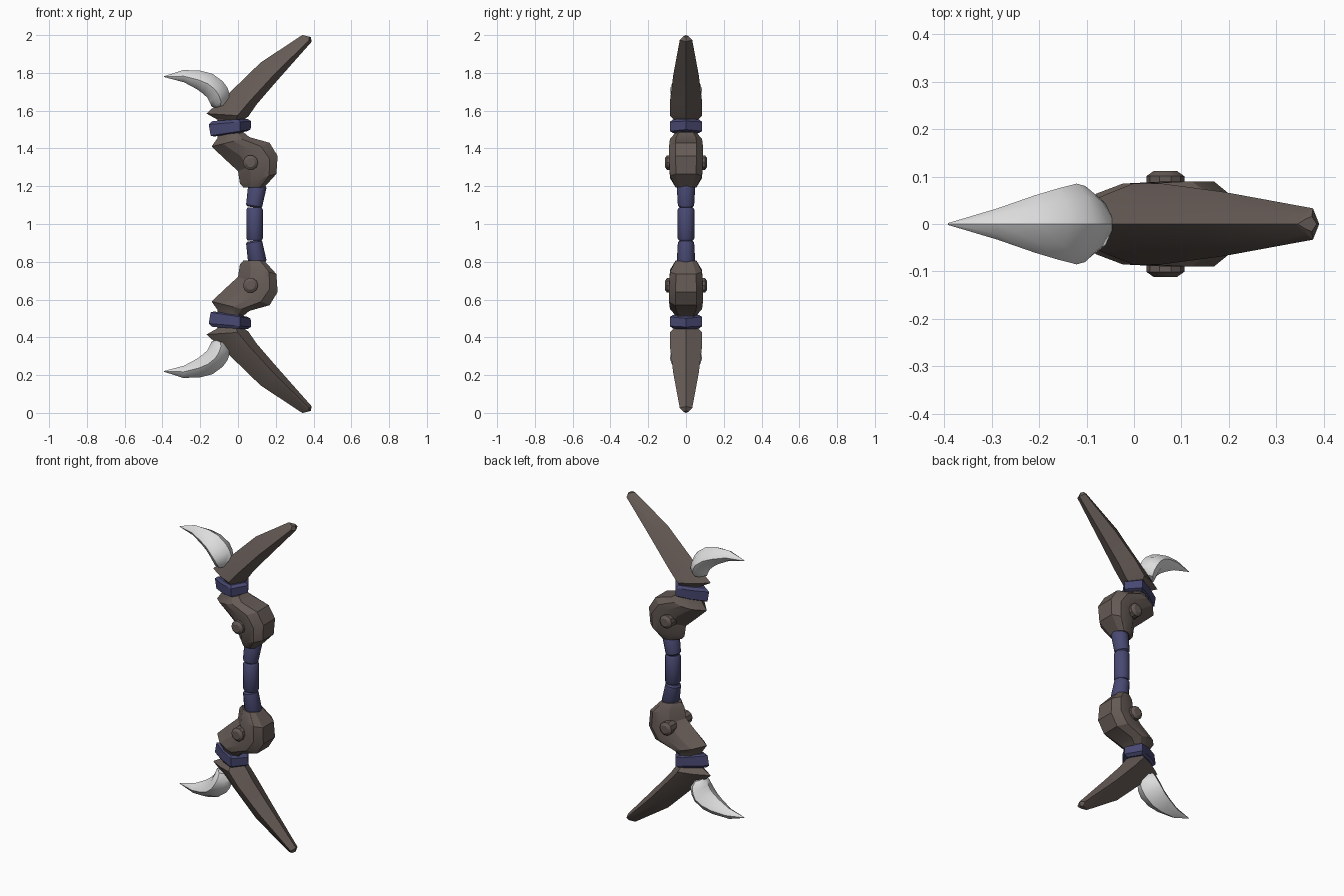
import bpy, bmesh, math
from mathutils import Vector, Matrix

cube = bpy.data.objects.get("Cube")
if cube:
    bpy.data.objects.remove(cube, do_unlink=True)


def material(name, r, g, b):
    m = bpy.data.materials.new(name)
    m.use_nodes = True
    m.diffuse_color = (r, g, b, 1)
    m.node_tree.nodes["Principled BSDF"].inputs["Base Color"].default_value = (r, g, b, 1)
    return m


BROWN = material("dark brown", 0.13, 0.103, 0.092)
INDIGO = material("indigo wrap", 0.066, 0.066, 0.17)
IVORY = material("pale horn", 0.72, 0.72, 0.72)


def finish(bm, name, mat, angle):
    bmesh.ops.recalc_face_normals(bm, faces=bm.faces)
    mesh = bpy.data.meshes.new(name)
    bm.to_mesh(mesh)
    bm.free()
    mesh.materials.append(mat)
    obj = bpy.data.objects.new(name, mesh)
    bpy.context.collection.objects.link(obj)
    bpy.ops.object.select_all(action="DESELECT")
    obj.select_set(True)
    bpy.context.view_layer.objects.active = obj
    bpy.ops.object.shade_smooth_by_angle(angle=math.radians(angle))
    return obj


def loft(name, mat, section, stations, side, angle):
    """Skin symmetric sections; a station is (outer x, z, inner x, z, half width)."""
    ring = [(t, y) for t, y in section]
    ring += [(t, -y) for t, y in reversed(section) if y > 0]
    bm = bmesh.new()
    rows = []
    for ox, oz, ix, iz, w in stations:
        rows.append([bm.verts.new((ox + (ix - ox) * t, y * w,
                                   1 + side * (oz + (iz - oz) * t - 1)))
                     for t, y in ring])
    n = len(ring)
    for a, b in zip(rows, rows[1:]):
        for i in range(n):
            j = (i + 1) % n
            bm.faces.new((a[i], a[j], b[j], b[i]))
    bm.faces.new(rows[0])
    bm.faces.new(rows[-1])
    return finish(bm, name, mat, angle)


def rod(name, mat, start, end, rings, sides, angle):
    """Turned part along an axis; rings are (fraction along, radius)."""
    a, b = Vector(start), Vector(end)
    turn = (b - a).to_track_quat("Z", "Y").to_matrix()
    bm = bmesh.new()
    rows = []
    for f, r in rings:
        rows.append([bm.verts.new(a.lerp(b, f) + turn @ Vector(
            (r * math.cos(k * math.tau / sides), r * math.sin(k * math.tau / sides), 0)))
            for k in range(sides)])
    for p, q in zip(rows, rows[1:]):
        for i in range(sides):
            j = (i + 1) % sides
            bm.faces.new((p[i], p[j], q[j], q[i]))
    bm.faces.new(rows[0])
    bm.faces.new(rows[-1])
    return finish(bm, name, mat, angle)


# Cross-sections from outer edge to inner edge
BLADE = [(0, 0), (0.38, 0.62), (0.74, 1), (1, 0)]
BLOCK = [(0, 0), (0.3, 0.75), (0.58, 1), (0.8, 1), (1, 0.62)]
HORN = [(0, 0), (0.2, 0.65), (0.5, 1), (0.8, 0.7), (1, 0)]

LIMB = [(-0.10, 1.52, 0.02, 1.52, 0.055), (-0.11, 1.553, 0.025, 1.548, 0.06),
        (-0.167, 1.585, 0.055, 1.57, 0.085), (-0.05, 1.69, 0.10, 1.635, 0.085),
        (0.12, 1.855, 0.21, 1.762, 0.068), (0.34, 2.0, 0.39, 1.965, 0.033),
        (0.345, 2.0, 0.385, 1.99, 0.016)]
COLLAR = [(-0.125, 1.463, 0.045, 1.49, 0.07), (-0.145, 1.468, 0.067, 1.5, 0.085),
          (-0.155, 1.527, 0.07, 1.545, 0.085), (-0.135, 1.545, 0.048, 1.557, 0.07)]
JOINT = [(-0.10, 1.50, 0.03, 1.51, 0.055), (-0.11, 1.453, 0.03, 1.485, 0.06),
         (-0.14, 1.41, 0.06, 1.46, 0.085), (-0.06, 1.335, 0.167, 1.43, 0.09),
         (0.0, 1.28, 0.21, 1.36, 0.09), (0.01, 1.215, 0.203, 1.265, 0.085),
         (0.03, 1.192, 0.14, 1.195, 0.055)]
TUSK = [(-0.07, 1.63, -0.12, 1.615, 0.045), (-0.04, 1.675, -0.14, 1.622, 0.068),
        (-0.055, 1.72, -0.15, 1.645, 0.08), (-0.08, 1.755, -0.162, 1.668, 0.085),
        (-0.135, 1.795, -0.185, 1.69, 0.075), (-0.2, 1.812, -0.22, 1.715, 0.06),
        (-0.29, 1.815, -0.285, 1.75, 0.033), (-0.392, 1.782, -0.391, 1.778, 0.002)]

for side, label in ((1, "upper"), (-1, "lower")):
    loft(label + "_limb", BROWN, BLADE, LIMB, side, 20)
    loft(label + "_collar", INDIGO, BLADE, COLLAR, side, 20)
    loft(label + "_joint", BROWN, BLOCK, JOINT, side, 25)
    loft(label + "_horn", IVORY, HORN, TUSK, side, 40)

    # Pivot pin through the joint
    z = 1 + side * 0.325
    rod(label + "_pin", BROWN, (0.066, -0.112, z), (0.066, 0.112, z),
        [(0, 0.024), (0.05, 0.04), (0.95, 0.04), (1, 0.024)], 10, 30)

    # Angled grip wrap
    rod(label + "_grip", INDIGO, (0.084, 0, 1 + side * 0.088), (0.104, 0, 1 + side * 0.21),
        [(0, 0.034), (0.07, 0.043), (0.9, 0.049), (1, 0.042)], 12, 35)

# Straight middle grip
rod("middle_grip", INDIGO, (0.088, 0, 0.913), (0.088, 0, 1.087),
    [(0, 0.037), (0.06, 0.044), (0.94, 0.044), (1, 0.037)], 12, 35)
